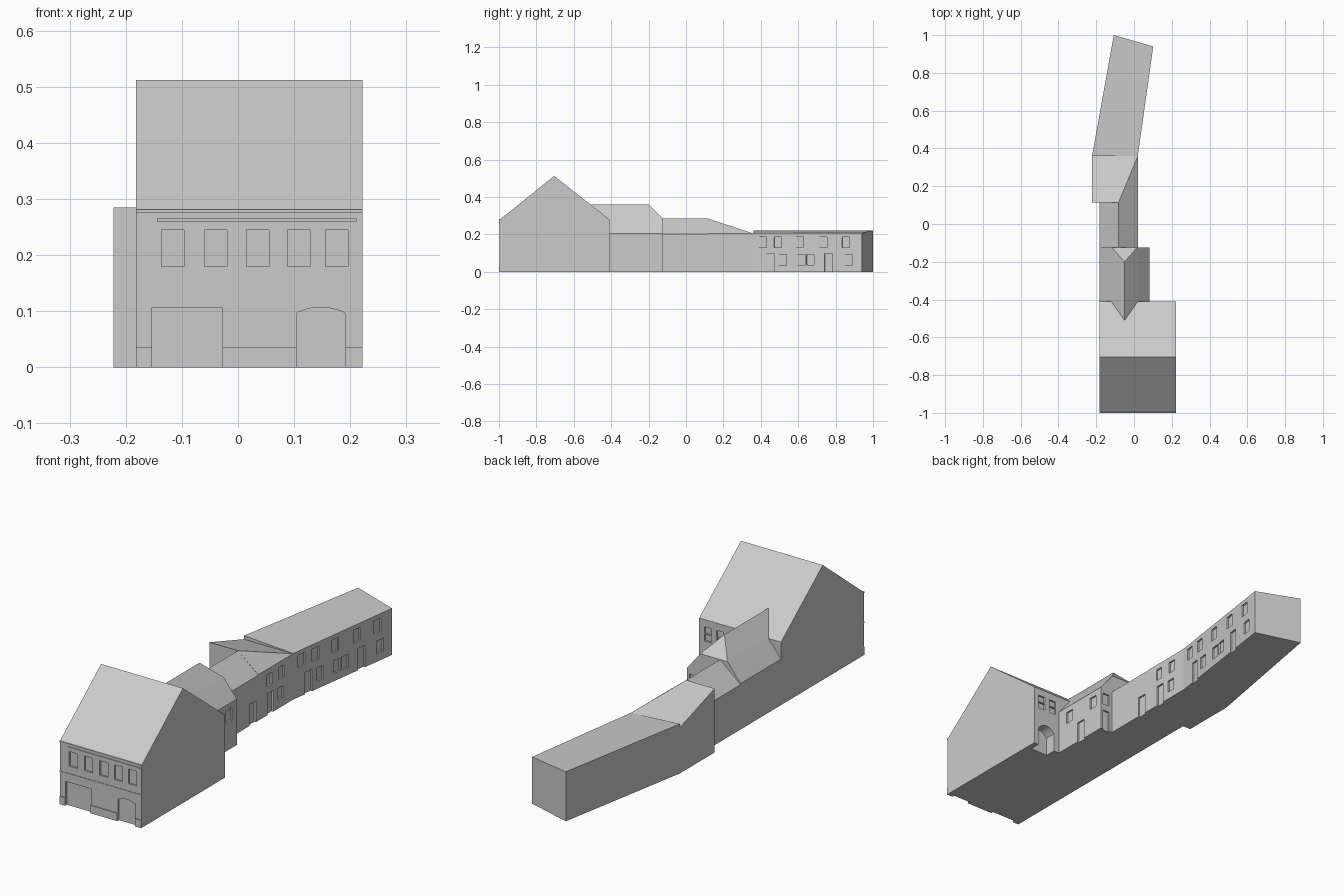
import bpy, bmesh, math
from mathutils import Vector

if "Cube" in bpy.data.objects:
    bpy.data.objects.remove(bpy.data.objects["Cube"])

GREY = bpy.data.materials.new("light_grey")
GREY.diffuse_color = (0.6, 0.6, 0.6, 1)
GREY.use_nodes = True
GREY.node_tree.nodes["Principled BSDF"].inputs["Base Color"].default_value = GREY.diffuse_color


def add_object(name, bm):
    bmesh.ops.recalc_face_normals(bm, faces=bm.faces)
    me = bpy.data.meshes.new(name)
    bm.to_mesh(me)
    bm.free()
    me.materials.append(GREY)
    ob = bpy.data.objects.new(name, me)
    bpy.context.collection.objects.link(ob)
    return ob


def block(name, plan, top):
    """Convex house body: plan corners on the ground plus upper corners."""
    bm = bmesh.new()
    for p in [(x, y, 0) for x, y in plan] + top:
        bm.verts.new(p)
    bmesh.ops.convex_hull(bm, input=bm.verts)
    bmesh.ops.dissolve_limit(bm, angle_limit=0.01, verts=bm.verts, edges=bm.edges)
    return add_object(name, bm)


def rect(x0, x1, y0, y1):
    return [(x0, y0), (x1, y0), (x1, y1), (x0, y1)]


def opening(s0, s1, z0, z1):
    return [(s0, z0), (s1, z0), (s1, z1), (s0, z1)]


def arch(s0, s1, spring, crown, n=10):
    m, h = (s0 + s1) / 2, (s1 - s0) / 2
    top = [(m + h * (1 - 2 * i / n), spring + (crown - spring) * (1 - (1 - 2 * i / n) ** 2))
           for i in range(n + 1)]
    return [(s0, -.01), (s1, -.01)] + top


def carve(bm, p, q, profile, depth=.008):
    """Add a cutter prism for a profile (distance along wall p-q, height)."""
    p, q = Vector((*p, 0)), Vector((*q, 0))
    d = (q - p).normalized()
    n = Vector((d.y, -d.x, 0))
    a, b = [[bm.verts.new(p + d * s + Vector((0, 0, z)) + n * o) for s, z in profile]
            for o in (.01, -depth)]
    bm.faces.new(a)
    bm.faces.new(b[::-1])
    for i in range(len(a)):
        j = (i + 1) % len(a)
        bm.faces.new((a[j], a[i], b[i], b[j]))


def cut(ob, walls):
    """Recess all openings of a block with one boolean."""
    bm = bmesh.new()
    for p, q, items in walls:
        for item in items:
            profile, depth = item if isinstance(item, tuple) else (item, .008)
            carve(bm, p, q, profile, depth)
    cutter = add_object("opening_cutter", bm)
    cutter.hide_render = True
    mod = ob.modifiers.new("openings", 'BOOLEAN')
    mod.operation, mod.object, mod.solver = 'DIFFERENCE', cutter, 'EXACT'
    me = bpy.data.meshes.new_from_object(ob.evaluated_get(bpy.context.evaluated_depsgraph_get()))
    ob.modifiers.clear()
    ob.data = me
    bpy.data.objects.remove(cutter)


def box(name, x0, x1, y0, y1, z0, z1):
    block_ob = add_object(name, cube(x0, x1, y0, y1, z0, z1))
    return block_ob


def cube(x0, x1, y0, y1, z0, z1):
    bm = bmesh.new()
    for x, y in rect(x0, x1, y0, y1):
        bm.verts.new((x, y, z0))
        bm.verts.new((x, y, z1))
    bmesh.ops.convex_hull(bm, input=bm.verts)
    bmesh.ops.dissolve_limit(bm, angle_limit=0.01, verts=bm.verts, edges=bm.edges)
    return bm


L, R, F = -.182, .222, -.996

# Street house with gable roof
house = block("street_house", rect(L, R, F, -.41),
              [(x, y, z) for x in (L, R) for y, z in ((F, .279), (-.705, .512), (-.41, .281))])
street = [opening(s, s + .04, .18, .245) for s in (.046, .122, .197, .27, .338)]
street += [opening(.029, .154, -.01, .107), arch(.286, .373, .097, .107)]
rear = [opening(s, s + .035, z, z + .03) for s in (.025, .085) for z in (.185, .218)]
rear.append((arch(.025, .112, .085, .11), .05))
cut(house, [((L, F), (R, F), street), ((R, -.41), (L, -.41), rear)])

# Facade trim: eaves, cornice, string course, plinths
box("eaves_moulding", L, R, -1, F, .275, .281)
box("cornice", -.144, .211, -.999, F, .26, .266)
box("string_course", L, R, -.998, F, .142, .147)
for i, (a, b) in enumerate(((L, -.153), (-.028, .104), (.191, R))):
    box(f"plinth_{i}", a, b, -1, F, 0, .035)

# First rear wing with half-hipped roof
wing = block("half_hip_wing", rect(L, .082, -.41, -.125),
             [(x, y, .205) for x in (L, .082) for y in (-.41, -.125)]
             + [(x, y, .285) for x in (-.117, .017) for y in (-.41, -.125)]
             + [(-.05, -.51, .36), (-.05, -.2, .36)])
cut(wing, [((.082, -.41), (.082, -.125),
            [opening(.05, .09, .125, .18), opening(.125, .17, -.01, .095),
             opening(.21, .25, .125, .18)]),
           ((.082, -.125), (.02, -.125),
            [opening(.012, .046, -.01, .095), opening(.012, .046, .125, .18)])])

# Middle wing with gable roof
mid = block("middle_wing", rect(L, .02, -.125, .115),
            [(x, y, z) for y in (-.125, .115) for x, z in ((L, .2), (-.081, .285), (.02, .203))])
cut(mid, [((.02, -.125), (.02, .115), [opening(.178, .222, -.01, .095)])])

# Link wing with folded sloping roof
link = block("link_wing", rect(-.222, .02, .115, .36),
             [(-.222, .115, .285), (-.081, .115, .285), (.02, .115, .205),
              (.02, .36, .205), (-.222, .36, .205)])
cut(link, [((.02, .115), (.02, .36),
            [opening(.06, .095, .127, .18), opening(.145, .182, .127, .18),
             opening(.065, .105, -.01, .095), opening(.14, .175, .035, .09)])])

# Long angled end wing with mono-pitch roof
plan = [(-.222, .36), (.02, .36), (.102, .94), (-.107, 1)]
end = block("end_wing", plan, [(x, y, z) for (x, y), z in zip(plan, (.221, .206, .208, .221))])
cut(end, [(plan[1], plan[2],
           [opening(s, s + .04, .13, .187) for s in (.03, .112, .23, .357, .48)]
           + [opening(s, s + .04, .035, .092) for s in (.138, .238, .288, .495)]
           + [opening(s, s + .04, -.01, .097) for s in (.071, .385)])])
